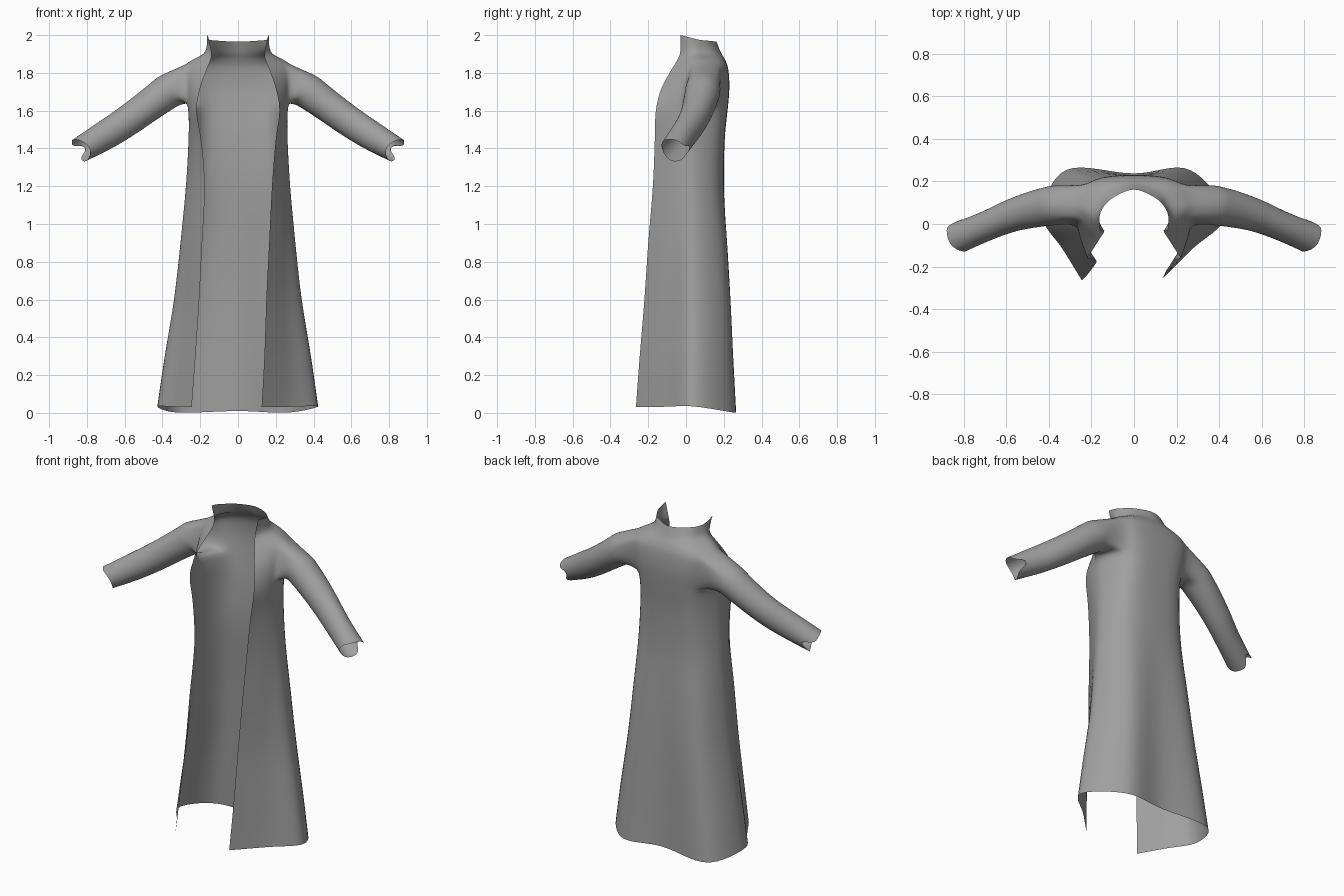
import bpy
import bmesh
from math import atan2, cos, pi, sin
from mathutils import Vector

cube = bpy.data.objects.get("Cube")
if cube:
    bpy.data.objects.remove(cube, do_unlink=True)


def spline(points, steps):
    """Smooth curve through the points (any dimension)."""
    out = []
    last = len(points) - 1
    for i in range(last):
        p0, p1 = points[max(i - 1, 0)], points[i]
        p2, p3 = points[i + 1], points[min(i + 2, last)]
        for k in range(steps):
            t = k / steps
            out.append((p1 * 2 + (p2 - p0) * t
                        + (p0 * 2 - p1 * 5 + p2 * 4 - p3) * t ** 2
                        + (p1 * 3 - p0 - p2 * 3 + p3) * t ** 3) * 0.5)
    out.append(points[-1].copy())
    return out


# Coat body levels: height, left edge x, right edge x, edge y, side x, side y, back y
LEVELS = [
    (.03, .125, .245, -.265, .43, .04, .235),
    (.3, .14, .225, -.245, .39, .045, .23),
    (.6, .15, .205, -.22, .34, .05, .225),
    (.9, .165, .19, -.2, .305, .05, .215),
    (1.2, .18, .175, -.175, .275, .05, .2),
    (1.45, .2, .195, -.165, .258, .05, .205),
    (1.6, .22, .22, -.16, .255, .06, .22),
    (1.72, .2, .2, -.13, .28, .08, .23),
    (1.82, .165, .165, -.075, .295, .09, .224),
    (1.87, .145, .145, -.045, .24, .09, .207),
    (1.91, .14, .14, -.03, .165, .08, .185),
    (1.98, .16, .16, -.03, .15, .07, .163),
]


def half_section(z, edge_x, edge_y, side_x, side_y, back_y, side):
    """Front edge, front panel, side seam and back panel points of one half."""
    low = max(0, 1 - z / 1.2)
    top = max(0, (z - 1.9) / .08)
    drop = .025 + .15 * max(0, z - 1.87) - .05 * low
    edge = Vector((edge_x, edge_y, z + .02 * top))
    seam = Vector((side_x, side_y, z + .005 * (low - top)))
    panel = (edge + seam) / 2
    panel.x += .02 * (1 - low) * (1 - .6 * top)
    back = Vector((side_x * (.68 - .07 * side * low), back_y - drop,
                   z - .03 * low - .01 * top))
    points = [edge, panel, seam, back]
    for p in points:
        p.x *= side
    return points


def section(z, left_x, right_x, edge_y, side_x, side_y, back_y):
    left = half_section(z, left_x, edge_y, side_x, side_y, back_y, 1)
    right = half_section(z, right_x, edge_y, side_x, side_y, back_y, -1)
    sag = .02 * max(0, 1 - z / 1.2) + .015 * max(0, (z - 1.9) / .08)
    return left + [Vector((0, back_y, z - sag))] + right[::-1]


# Coat body: an open sheet wrapping from one front edge round the back to the other
bm = bmesh.new()
key_rows = [section(*level) for level in LEVELS]
columns = [spline(list(col), 3) for col in zip(*key_rows)]
rows = [spline(list(row), 4) for row in zip(*columns)]
grid = [[bm.verts.new(p) for p in row] for row in rows]
width = len(grid[0])

HOLE_ROWS = (19, 25)
HOLE_COLS = {1: (5, 11), -1: (width - 12, width - 6)}


def in_armhole(r, c):
    if not HOLE_ROWS[0] <= r < HOLE_ROWS[1]:
        return False
    return any(a <= c < b for a, b in HOLE_COLS.values())


for r in range(len(grid) - 1):
    for c in range(width - 1):
        if not in_armhole(r, c):
            bm.faces.new((grid[r][c], grid[r][c + 1],
                          grid[r + 1][c + 1], grid[r + 1][c]))

# Sleeve stations: centre x, y, z, depth radius, height radius
SLEEVE = [Vector(s) for s in (
    (.36, .09, 1.71, .095, .095),
    (.46, .072, 1.637, .088, .087),
    (.58, .038, 1.55, .077, .083),
    (.7, -.012, 1.472, .07, .079),
    (.84, -.07, 1.39, .074, .067),
)]


def add_sleeve(side):
    """Grow a sleeve from the armhole rim to a cuff with a notch at the back."""
    (r0, r1), (c0, c1) = HOLE_ROWS, HOLE_COLS[side]
    rim = [grid[r][c] for r in range(r0, r1 + 1) for c in range(c0, c1 + 1)
           if r in (r0, r1) or c in (c0, c1)]
    middle = sum((v.co for v in rim), Vector()) / len(rim)
    rim.sort(key=lambda v: atan2(v.co.z - middle.z, v.co.y - middle.y))
    count = len(rim)
    stations = spline(SLEEVE, 3)
    previous = rim
    for i, s in enumerate(stations):
        ahead = stations[min(i + 1, len(stations) - 1)]
        behind = stations[max(i - 1, 0)]
        axis = Vector((ahead - behind)[:3]).normalized()
        across = Vector((0, 0, 1)).cross(axis).normalized()
        up = axis.cross(across)
        ring = []
        for k in range(count):
            a = -pi + 2 * pi * k / count
            p = Vector(s[:3]) + across * cos(a) * s[3] + up * sin(a) * s[4]
            if i == len(stations) - 1:
                p -= axis * .085 * max(0, 1 - abs(a + .25) / .6)
                p -= axis * .03 * max(0, -cos(a)) ** 2
            p.x *= side
            ring.append(bm.verts.new(p))
        for k in range(count):
            n = (k + 1) % count
            bm.faces.new((previous[k], previous[n], ring[n], ring[k]))
        previous = ring


for side in (1, -1):
    add_sleeve(side)

bmesh.ops.recalc_face_normals(bm, faces=bm.faces)

# Point the cloth outward, judged at the middle of the back
bm.faces.ensure_lookup_table()
back_face = min(bm.faces, key=lambda f: (f.calc_center_median() - Vector((0, .2, 1.2))).length)
if back_face.normal.y < 0:
    bmesh.ops.reverse_faces(bm, faces=bm.faces)
for face in bm.faces:
    face.smooth = True

mesh = bpy.data.meshes.new("coat")
bm.to_mesh(mesh)
bm.free()
coat = bpy.data.objects.new("coat", mesh)
bpy.context.collection.objects.link(coat)

# Cloth colour
cloth = bpy.data.materials.new("grey_cloth")
cloth.use_nodes = True
colour = (.35, .35, .35, 1)
cloth.diffuse_color = colour
cloth.node_tree.nodes["Principled BSDF"].inputs["Base Color"].default_value = colour
mesh.materials.append(cloth)

# Soft drape
soft = coat.modifiers.new("soft_drape", 'SUBSURF')
soft.levels = soft.render_levels = 1
soft.boundary_smooth = 'PRESERVE_CORNERS'
